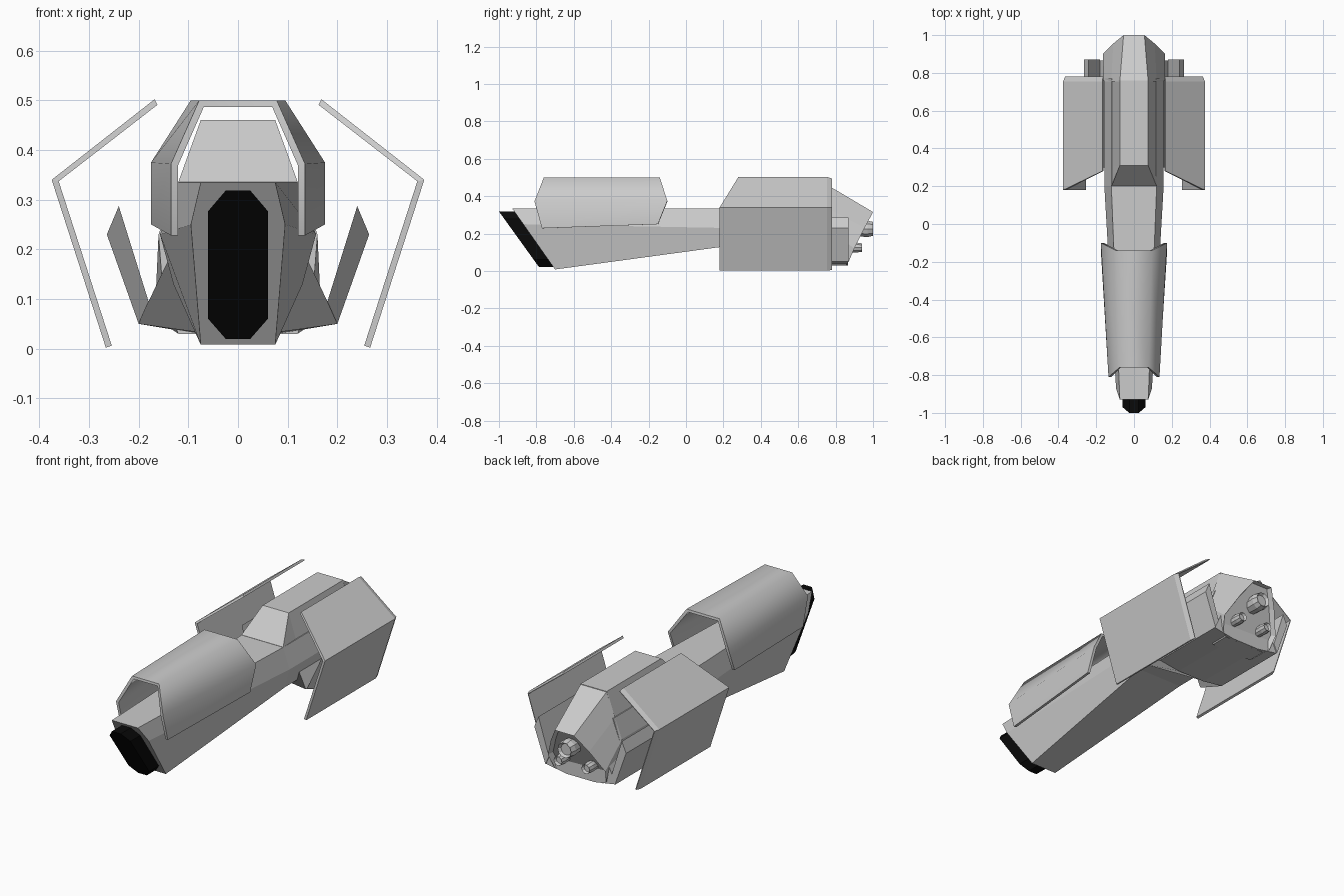
import bpy, bmesh, math

if "Cube" in bpy.data.objects:
    bpy.data.objects.remove(bpy.data.objects["Cube"])


def loft(name, rings, caps=True, closed=True, recess=None):
    """Skin matching rings of (x, y, z) points into one flat-faced object."""
    bm = bmesh.new()
    loops = [[bm.verts.new(p) for p in r] for r in rings]
    n = len(loops[0])
    for a, b in zip(loops, loops[1:]):
        for i in range(n if closed else n - 1):
            j = (i + 1) % n
            bm.faces.new((a[i], a[j], b[j], b[i]))
    end = None
    if caps:
        bm.faces.new(loops[0])
        end = bm.faces.new(loops[-1])
    bmesh.ops.recalc_face_normals(bm, faces=bm.faces[:])
    if recess:
        bmesh.ops.inset_individual(bm, faces=[end], thickness=recess[0], depth=-recess[1])
    me = bpy.data.meshes.new(name)
    bm.to_mesh(me)
    bm.free()
    ob = bpy.data.objects.new(name, me)
    bpy.context.collection.objects.link(ob)
    return ob


def full(half):
    """Right half of a section, completed with its mirror image."""
    return half + [(-x, y, z) for x, y, z in reversed(half)]


def section(pts, y):
    return [(x, y, z) for x, z in pts]


def side(pts, s):
    return [(x * s, y, z) for x, y, z in pts]


# Long main hull with raked front
mid = [(.12, .335), (.157, .23), (.13, .13)]
loft("main_hull", [
    full([(.075, -.93, .335), (.095, -.87, .25), (.075, -.70, .008)]),
    full(section(mid, .2)),
    full(section(mid, .77))])

# Black nose plate, raked octagon
octagon = [(.025, .318), (.06, .277), (.06, .06), (.025, .02)]
rake = lambda dy: [(x, -1 + (.318 - z) * .72 + dy, z) for x, z in octagon]
nose = loft("nose_plate", [full(rake(0)), full(rake(.09))])
black = bpy.data.materials.new("black")
black.diffuse_color = (.003, .003, .003, 1)
black.use_nodes = True
black.node_tree.nodes["Principled BSDF"].inputs["Base Color"].default_value = black.diffuse_color
nose.data.materials.append(black)

# Raised rear deck with sloped front
loft("rear_deck", [
    full([(.12, .2, .336), (.12, .2, .32)]),
    full([(.075, .31, .46), (.12, .31, .32)]),
    full([(.075, .76, .46), (.12, .76, .32)])])

# Tapered tail with recessed engine bay
loft("tail", [
    full(section([(.075, .46), (.12, .335), (.16, .23), (.15, .1), (.12, .03)], .755)),
    full([(.055, 1.0, .315), (.11, .955, .23), (.165, .9, .12),
          (.15, .87, .05), (.12, .855, .03)])],
    recess=(.014, .025))

# Belly shelf under the rear hull
loft("belly_shelf", [
    full([(.13, .30, .20), (.18, .30, .095), (.20, .44, .05), (.08, .44, .033)]),
    full(section([(.13, .20), (.18, .095), (.20, .05), (.08, .03)], .865))])

# Shroud over the front hull: open shell given thickness
shroud = loft("front_shroud", [
    full([(.135, -.77, .228), (.135, -.81, .372), (.078, -.76, .5)]),
    full([(.175, -.15, .25), (.175, -.10, .375), (.095, -.14, .5)])],
    caps=False, closed=False)
if sum(p.normal.z for p in shroud.data.polygons) < 0:
    shroud.data.flip_normals()
mod = shroud.modifiers.new("thickness", 'SOLIDIFY')
mod.thickness = .014
mod.offset = -1
mod.use_even_offset = True
bpy.context.view_layer.objects.active = shroud
shroud.select_set(True)
bpy.ops.object.modifier_apply(modifier="thickness")
bpy.ops.object.shade_smooth_by_angle(angle=math.radians(62))

for s, label in ((1, "right"), (-1, "left")):
    # Winglet rising from the shelf edge
    wing = [(.18, .095), (.24, .287), (.264, .23), (.20, .05)]
    loft(label + "_winglet", [
        side([(x, y, z) for (x, z), y in zip(wing, (.31, .38, .42, .44))], s),
        side(section(wing, .87), s)])

    # Folded side armour: upper and lower plates with bevelled rear edge
    plates = {
        "upper": ([(.168, .502), (.375, .34), (.361, .337), (.162, .491)],
                  (.28, .18, .18, .28)),
        "lower": ([(.375, .34), (.266, .002), (.254, .006), (.361, .337)],
                  (.18, .18, .18, .18))}
    for part, (pts, ys) in plates.items():
        (a, b, c, d) = pts
        inner = [((p[0] * .3 + q[0] * .7), (p[1] * .3 + q[1] * .7))
                 for p, q in ((a, d), (b, c))]
        loft(f"{label}_{part}_side_plate", [
            side([(x, y, z) for (x, z), y in zip(pts, ys)], s),
            side(section(pts, .755), s),
            side(section([inner[0], inner[1], c, d], .78), s)])

# Engine nozzles: one large, two small
for name, x, z, r, y0, y1 in (("main_nozzle", 0, .225, .046, .88, 1.0),
                              ("right_nozzle", .08, .125, .028, .84, .94),
                              ("left_nozzle", -.08, .125, .028, .84, .94)):
    ring = lambda rad, y: [(x + rad * math.cos(t * math.pi / 5), y,
                            z + rad * math.sin(t * math.pi / 5)) for t in range(10)]
    loft(name, [ring(r * .85, y0), ring(r, y1 - .03), ring(r * .85, y1)],
         recess=(r * .2, .015))
